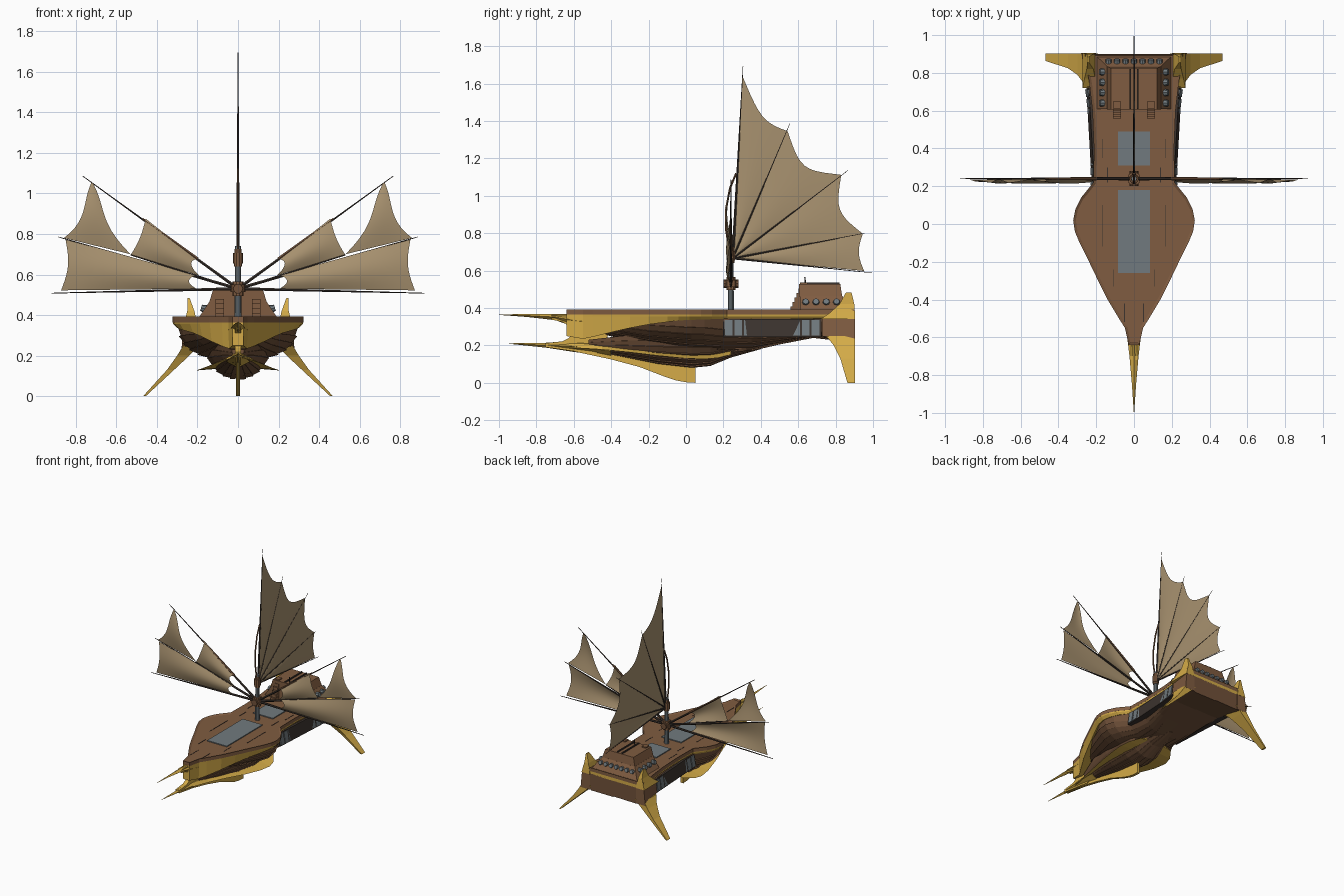
import bpy, bmesh, math
from mathutils import Vector

if "Cube" in bpy.data.objects:
    bpy.data.objects.remove(bpy.data.objects["Cube"])


def material(name, rgb):
    m = bpy.data.materials.new(name)
    m.diffuse_color = (*rgb, 1)
    m.use_nodes = True
    m.node_tree.nodes["Principled BSDF"].inputs["Base Color"].default_value = m.diffuse_color
    return m


WOOD = material("deck wood", (0.215, 0.107, 0.052))
HULL = material("hull wood", (0.165, 0.083, 0.042))
DARK = material("dark timber", (0.045, 0.034, 0.028))
GOLD = material("gold", (0.66, 0.41, 0.065))
GREY = material("slate grey", (0.165, 0.195, 0.21))
SAIL = material("sail cloth", (0.39, 0.285, 0.16))


def finish(name, bm, mat, smooth=False):
    me = bpy.data.meshes.new(name)
    bm.to_mesh(me)
    bm.free()
    me.materials.append(mat)
    ob = bpy.data.objects.new(name, me)
    bpy.context.collection.objects.link(ob)
    if smooth:
        for p in me.polygons:
            p.use_smooth = True
    return ob


def loft(name, rings, mat):
    """Closed solid through rings of equal vertex count."""
    bm = bmesh.new()
    vs = [[bm.verts.new(p) for p in r] for r in rings]
    n = len(vs[0])
    for a, b in zip(vs, vs[1:]):
        for i in range(n):
            j = (i + 1) % n
            bm.faces.new((a[i], a[j], b[j], b[i]))
    bm.faces.new(vs[0])
    bm.faces.new(vs[-1])
    bmesh.ops.recalc_face_normals(bm, faces=bm.faces)
    return finish(name, bm, mat)


def box(name, x0, x1, y0, y1, z0, z1, mat):
    return loft(name, [[(x0, y0, z), (x1, y0, z), (x1, y1, z), (x0, y1, z)] for z in (z0, z1)], mat)


def rod(name, a, b, r0, r1, mat, n=8):
    a, b = Vector(a), Vector(b)
    q = (b - a).to_track_quat('Z', 'Y')
    ring = lambda c, r: [c + q @ Vector((r * math.cos(t), r * math.sin(t), 0))
                         for t in (2 * math.pi * k / n for k in range(n))]
    return loft(name, [ring(a, r0), ring(b, r1)], mat)


def plate(name, yz, half, mat):
    """Side profile extruded across x."""
    return loft(name, [[(s * half, y, z) for y, z in yz] for s in (-1, 1)], mat)


def interp(table, y):
    for (a, *u), (b, *v) in zip(table, table[1:]):
        if y <= b:
            t = max(0, (y - a) / (b - a))
            return [p + (q - p) * t for p, q in zip(u, v)]
    return table[-1][1:]


def planked(y, w, zt, zb, p, n=14):
    """Rounded underside section with small lapped plank steps."""
    pts = []
    for k in range(n + 1):
        t = math.pi * k / n
        c, s = math.cos(t), max(0, math.sin(t))
        x = math.copysign(abs(c) ** (2 / p), c) * w
        d = s ** (2 / p) * (zt - zb)
        f = (0.965, 1.0) if k < n / 2 else (1.0, 0.965)
        for g in f:
            pts.append((x * g, y, zt - d * g))
    return pts


# Upper hull and the pod below it
HULL_T = [(-.48, .05, .27, 2), (-.35, .14, .235, 2), (-.2, .22, .2, 2.2), (-.05, .285, .18, 2.3),
          (.03, .298, .172, 2.4), (.1, .28, .168, 2.4), (.2, .215, .165, 2.8), (.35, .2, .17, 3.5),
          (.5, .21, .205, 5), (.68, .228, .24, 8), (.9, .262, .215, 10)]
loft("upper_hull", [planked(y, w, .345, zb, p) for y, w, zb, p in HULL_T], HULL)
POD_T = [(-.52, .03, .23, .17), (-.35, .09, .25, .14), (-.15, .145, .27, .10), (.03, .17, .28, .08),
         (.13, .16, .27, .09), (.24, .125, .26, .135), (.4, .06, .25, .18)]
loft("lower_pod", [planked(y, w, zt, zb, 2.1) for y, w, zt, zb in POD_T], HULL)

# Deck outline: y, half width, lower edge of gold band
DECK_T = [(-.64, .028, .25), (-.55, .048, .235), (-.5, .08, .245), (-.4, .14, .27), (-.3, .19, .293),
          (-.2, .238, .312), (-.1, .288, .325), (-.04, .313, .333), (.02, .322, .336), (.08, .31, .338),
          (.14, .28, .34), (.18, .247, .34), (.22, .215, .34), (.4, .212, .34), (.6, .22, .34),
          (.74, .236, .34), (.9, .26, .34)]
side = [(w, y) for y, w, z in DECK_T]
bm = bmesh.new()
outline = [(x, y) for x, y in side] + [(-x, y) for x, y in reversed(side)]
low = [bm.verts.new((x, y, .364)) for x, y in outline]
top = [bm.verts.new((x, y, .392)) for x, y in outline]
for i in range(len(low)):
    j = (i + 1) % len(low)
    bm.faces.new((low[i], low[j], top[j], top[i]))
bm.faces.new(low)
cap = bm.faces.new(top)
bmesh.ops.recalc_face_normals(bm, faces=bm.faces)
bmesh.ops.inset_region(bm, faces=[cap], thickness=.014)
for v in cap.verts:
    v.co.z -= .008
finish("deck", bm, WOOD)
loft("gold_band", [[(-w, y, .366), (w, y, .366), (w * .99, y, .355), (w * .93, y, z),
                    (-w * .93, y, z), (-w * .99, y, .355)] for y, w, z in DECK_T], GOLD)
box("front_grate", -.085, .085, -.26, .18, .38, .391, GREY)
box("rear_grate", -.085, .085, .31, .49, .38, .391, GREY)
# Dark plank seams
for s in (-1, 1):
    for x, y0, y1 in ((.165, -.12, .1), (.05, -.52, -.42), (.165, .35, .45), (.14, .22, .3), (.11, -.33, -.24)):
        box("plank_seam", s * x - .002, s * x + .002, y0, y1, .382, .386, DARK)

# Forked bow
plate("bow_stem", [(-.72, .362), (-.5, .362), (-.42, .27), (-.42, .18), (-.5, .155), (-.75, .19),
                   (-.75, .212), (-.66, .222), (-.625, .24), (-.607, .27), (-.62, .3), (-.66, .325), (-.72, .338)],
      .016, GOLD)


def prong(name, stations):
    loft(name, [[(-w, y, (a + b) / 2), (0, y, a), (w, y, (a + b) / 2), (0, y, b)] for y, w, a, b in stations], GOLD)


prong("upper_prong", [(-1, .001, .366, .363), (-.85, .011, .367, .352), (-.7, .024, .368, .335), (-.6, .036, .366, .3),
                      (-.5, .06, .364, .28)])
prong("lower_prong", [(-.95, .001, .211, .209), (-.75, .015, .214, .188), (-.6, .03, .225, .165), (-.4, .06, .2, .14)])

# Keel fin and drooping leaf round the pod
plate("keel_fin", [(-.6, .19), (-.6, .168), (-.4, .125), (-.25, .085), (-.12, .035), (-.05, .012), (0, .003),
                   (.05, 0), (.05, .1), (-.1, .13)], .011, GOLD)
LEAF = [(-.65, .015, .19), (-.45, .07, .178), (-.3, .112, .163), (-.15, .157, .145), (0, .193, .13),
        (.1, .205, .127), (.17, .19, .133), (.24, .14, .15)]
loft("pod_leaf", [[(-w, y, z), (-w * .5, y, z + .025), (0, y, z + .03), (w * .5, y, z + .025), (w, y, z),
                   (w * .5, y, z + .008), (0, y, z + .012), (-w * .5, y, z + .008)] for y, w, z in LEAF], GOLD)

# Stern quarter: slatted side panels, fins and legs
for s in (-1, 1):
    def panel(name, y0, y1, z0, z1, out, mat):
        rings = []
        for y in (y0, y1):
            w = interp(HULL_T, y)[0] if y > .35 else .205
            rings.append([(s * (w - .04), y, z1), (s * (w + out), y, z1),
                          (s * (w + out + .014), y, z0), (s * (w - .04), y, z0)])
        loft(name, rings, mat)
    panel("panel_backing", .2, .725, .246, .342, .004, DARK)
    for k in range(10):
        panel("side_slat", .207 + k * .0517, .207 + k * .0517 + .041, .253, .337, .012, GREY)
    loft("stern_fin", [[(s * x0, y0, z), (s * x1, y0, z), (s * x1, y1, z), (s * x0, y1, z)]
                       for x0, x1, y0, y1, z in ((.2, .272, .72, .905, .34), (.205, .262, .77, .903, .375),
                                                 (.215, .25, .82, .9, .42), (.238, .248, .855, .885, .483))], GOLD)
    loft("stern_leg", [[(s * x0, y0, z), (s * x1, y0, z), (s * x1, y1, z), (s * x0, y1, z)]
                       for x0, x1, y0, y1, z in ((.19, .27, .75, .903, .25), (.24, .3, .79, .903, .2),
                                                 (.315, .35, .825, .903, .13), (.455, .468, .863, .903, 0))], GOLD)
    loft("quarter_block", [[(s * .2, y, .345), (s * w, y, .345), (s * (w + .012), y, .22 if y > .8 else .25),
                            (s * .2, y, .22 if y > .8 else .25)] for y, w in ((.726, .245), (.904, .268))], WOOD)
    # Stairs to the cabin roof
    for k in range(5):
        box("stair_step", s * .09 - .02, s * .09 + .02, .558 + k * .011, .615, .385 + k * .024, .408 + k * .024, WOOD)
    box("roof_beam", s * .02 - .005, s * .02 + .005, .61, .82, .52, .536, DARK)
    box("roof_block", s * .09 - .018, s * .09 + .018, .61, .65, .52, .537, WOOD)
    # Cabin side portholes
    for y in (.64, .695, .75, .805):
        rod("side_porthole", (s * .145, y, .425), (s * .182, y, .436), .023, .016, GREY)

# Cabin
loft("cabin_base", [[(-x, .61, z), (x, .61, z), (x, y, z), (-x, y, z)]
                    for x, y, z in ((.195, .885, .385), (.142, .835, .465))], WOOD)
loft("cabin_top", [[(-x, .605, z), (x, .605, z), (x, y, z), (-x, y, z)]
                   for x, y, z in ((.142, .835, .462), (.122, .825, .528))], WOOD)
for k in range(7):
    x = -.135 + k * .045
    rod("rear_porthole", (x, .835, .425), (x, .872, .436), .02, .015, GREY)
rod("roof_lever", (0, .64, .52), (0, .635, .565), .004, .003, DARK)

# Mast and hubs
M = .24
rod("mast", (0, M, .38), (0, M, .74), .017, .014, GREY, 10)
for z0, z1, r in ((.495, .515, .026), (.513, .55, .036), (.548, .565, .026), (.64, .66, .02), (.655, .705, .024), (.70, .725, .018)):
    rod("mast_hub", (0, M, z0), (0, M, z1), r, r, WOOD, 10)
rod("mast_collar", (0, M - .04, .53), (0, M + .04, .53), .024, .024, HULL, 10)


def sail(name, place, a0, a1, b0, b1, in0, in1, n=10):
    """Grid patch between two spars; the free ends curve inward."""
    a0, a1, b0, b1 = (Vector(p) for p in (a0, a1, b0, b1))
    bm = bmesh.new()
    g = []
    for j in range(n + 1):
        v = j / n
        s = math.sin(math.pi * v)
        p, q = a0.lerp(b0, v), a1.lerp(b1, v)
        row = []
        for i in range(n + 1):
            u = in0 * s + i / n * (1 - (in0 + in1) * s)
            row.append(bm.verts.new(place(p.lerp(q, u), s * math.sin(math.pi * (.15 + .7 * u)))))
        g.append(row)
    for j in range(n):
        for i in range(n):
            bm.faces.new((g[j][i], g[j][i + 1], g[j + 1][i + 1], g[j + 1][i]))
    bmesh.ops.remove_doubles(bm, verts=bm.verts, dist=.0001)
    return finish(name, bm, SAIL, True)


# Upright fan sail
hub = (.25, .665)
tips = [(.305, 1.695), (.555, 1.385), (.865, 1.135), (.955, .8), (.995, .588)]
edge = [(.302, 1.64), (.543, 1.345), (.83, 1.112), (.945, .797), (.952, .598)]
for k, c in enumerate((.08, .12, .1, .035)):
    sail("fan_sail", lambda p, b: (b * .006, p.x, p.y), hub, edge[k], hub, edge[k + 1], 0, c)
for k, t in enumerate(tips):
    rod("fan_rib", (0, *hub), (0, *t), .009 if k == 0 else .006, .0015, DARK, 6)
brace = [(.232, .7), (.214, .82), (.214, .93), (.235, 1.04), (.268, 1.12)]
for a, b in zip(brace, brace[1:]):
    rod("fan_brace", (0, *a), (0, *b), .006, .006, HULL, 6)

# Side sails
for s in (-1, 1):
    place = lambda p, b: (s * p.x, M - .004 - .022 * b, p.y)
    sail("inner_side_sail", place, (.2, .675), (.455, .875), (.19, .595), (.53, .695), .12, .03)
    sail("outer_side_sail", place, (.712, 1.045), (.722, 1.055), (.53, .7), (.858, .78), .2, .16)
    sail("lower_side_sail", place, (.2, .598), (.85, .772), (.205, .53), (.872, .522), .06, .035)
    for x, z in ((.765, 1.085), (.885, .785), (.92, .508)):
        rod("side_rib", (0, M, .53), (s * x, M, z), .009, .002, DARK, 6)
    rod("inner_spar", (s * .02, M, .535), (s * .53, M - .006, .697), .006, .003, DARK, 6)
    rod("upper_brace", (s * .2, M, .677), (s * .47, M, .874), .009, .006, HULL, 6)
